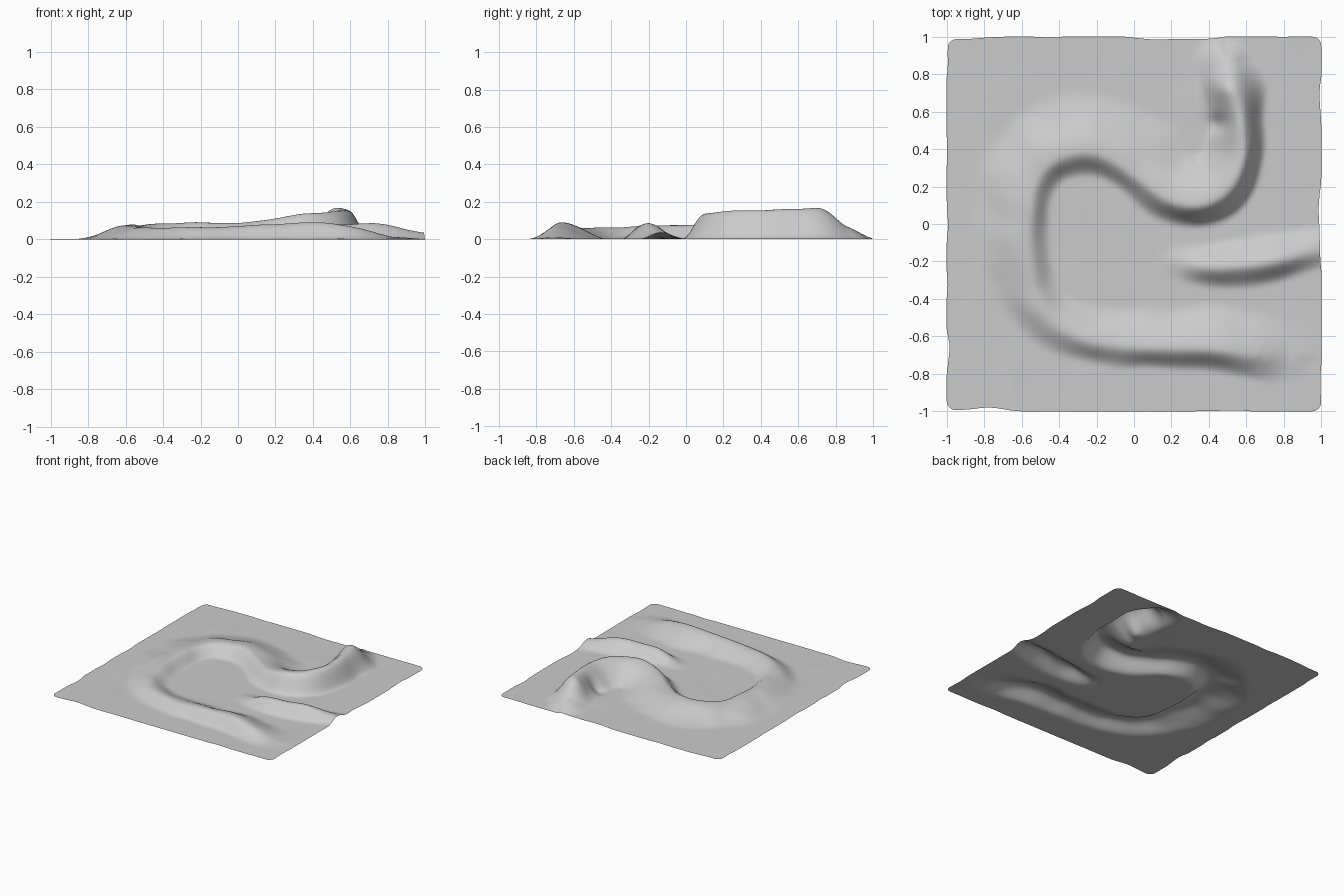
import bpy, bmesh, math
from mathutils import Vector, noise, kdtree

if "Cube" in bpy.data.objects:
    bpy.data.objects.remove(bpy.data.objects["Cube"])

# Crest paths: x, y, height, width left of travel, width right of travel
MAIN = [
    (.50, .85, .070, .15, .20), (.54, .71, .150, .18, .21), (.57, .55, .162, .14, .21),
    (.58, .35, .155, .12, .24), (.50, .18, .147, .13, .30), (.35, .10, .138, .12, .34),
    (.18, .13, .110, .12, .35), (.02, .25, .090, .12, .35), (-.15, .36, .090, .13, .34),
    (-.30, .38, .085, .13, .34), (-.45, .32, .080, .12, .33), (-.54, .18, .077, .12, .33),
    (-.56, .00, .077, .12, .32), (-.56, -.20, .073, .13, .28), (-.53, -.38, .066, .15, .20),
    (-.42, -.53, .062, .17, .16), (-.20, -.63, .064, .20, .13), (.10, -.66, .076, .23, .12),
    (.40, -.67, .091, .25, .12), (.60, -.69, .070, .24, .14), (.82, -.71, .010, .20, .15),
]
SIDE = [
    (.24, -.20, .015, .10, .10), (.40, -.23, .068, .13, .12), (.60, -.22, .082, .16, .12),
    (.80, -.19, .077, .16, .11), (1.02, -.13, .030, .15, .10),
]


def spline(pts, steps=24):
    """Catmull-Rom through all five values of each point."""
    out = []
    for i in range(len(pts) - 1):
        p = [pts[max(0, min(len(pts) - 1, i + k))] for k in (-1, 0, 1, 2)]
        for s in range(steps):
            t = s / steps
            out.append([.5 * (2 * b + (c - a) * t + (2 * a - 5 * b + 4 * c - d) * t * t
                              + (3 * b - a - 3 * c + d) * t ** 3) for a, b, c, d in zip(*p)])
    out.append(list(pts[-1]))
    return out


class Ridge:
    def __init__(self, pts):
        self.s = spline(pts)
        self.tree = kdtree.KDTree(len(self.s))
        for i, q in enumerate(self.s):
            self.tree.insert((q[0], q[1], 0), i)
        self.tree.balance()

    def height(self, x, y):
        _, i, d = self.tree.find((x, y, 0))
        q = self.s[i]
        a, b = self.s[max(0, i - 1)], self.s[min(len(self.s) - 1, i + 1)]
        side = (b[0] - a[0]) * (y - q[1]) - (b[1] - a[1]) * (x - q[0])
        w = q[3] if side > 0 else q[4]
        w *= 1 + .12 * noise.noise(Vector((x * 5, y * 5, 3)))
        t = min(1, d / max(w, .02))
        return max(0, q[2]) * (.5 + .5 * math.cos(math.pi * t))


def bump(x, y, cx, cy, r):
    return math.exp(-((x - cx) ** 2 + (y - cy) ** 2) / (r * r))


# Height field: two ridges, end mound, gully beside it
N = 160
ridges = [Ridge(MAIN), Ridge(SIDE)]
H = []
for j in range(N + 1):
    row = []
    for i in range(N + 1):
        x, y = 2 * i / N - 1, 2 * j / N - 1
        z = max(r.height(x, y) for r in ridges)
        z += .03 * bump(x, y, .47, .73, .08) - .045 * bump(x, y, .455, .53, .055)
        z += .008 * noise.noise(Vector((x * 6, y * 6, 1))) * min(1, z / .05)
        row.append(max(0, z + .003 * max(0, noise.noise(Vector((x * 4, y * 4, 7))))))
    H.append(row)

# Soften creases
for _ in range(3):
    G = [r[:] for r in H]
    for j in range(N + 1):
        for i in range(N + 1):
            u, d = G[min(N, j + 1)][i], G[max(0, j - 1)][i]
            l, r = G[j][max(0, i - 1)], G[j][min(N, i + 1)]
            H[j][i] = .4 * G[j][i] + .15 * (u + d + l + r)


def wobble(v, seed):
    return .03 * max(0, noise.noise(Vector((v * 4.5, seed, .5))))


# Sand sheet with wavy border and rounded corners
bm = bmesh.new()
grid = []
R = .05
for j in range(N + 1):
    row = []
    for i in range(N + 1):
        x, y = 2 * i / N - 1, 2 * j / N - 1
        ox, oy = max(0, abs(x) - 1 + R), max(0, abs(y) - 1 + R)
        px, py = x, y
        if ox and oy:
            k = max(ox, oy) / math.hypot(ox, oy)
            px = math.copysign(1 - R + ox * k, x)
            py = math.copysign(1 - R + oy * k, y)
        px *= 1 - wobble(y, 2.3 + (x > 0) * 5) * abs(x) ** 8
        py *= 1 - wobble(x, 9.1 + (y > 0) * 5) * abs(y) ** 8
        row.append(bm.verts.new((px, py, H[j][i])))
    grid.append(row)
for j in range(N):
    for i in range(N):
        f = bm.faces.new((grid[j][i], grid[j][i + 1], grid[j + 1][i + 1], grid[j + 1][i]))
        f.smooth = True
mesh = bpy.data.meshes.new("sand_dunes")
bm.to_mesh(mesh)
bm.free()
dunes = bpy.data.objects.new("sand_dunes", mesh)
bpy.context.collection.objects.link(dunes)

mat = bpy.data.materials.new("pale grey")
mat.diffuse_color = (.6, .6, .6, 1)
mat.use_nodes = True
mat.node_tree.nodes["Principled BSDF"].inputs["Base Color"].default_value = mat.diffuse_color
mesh.materials.append(mat)
